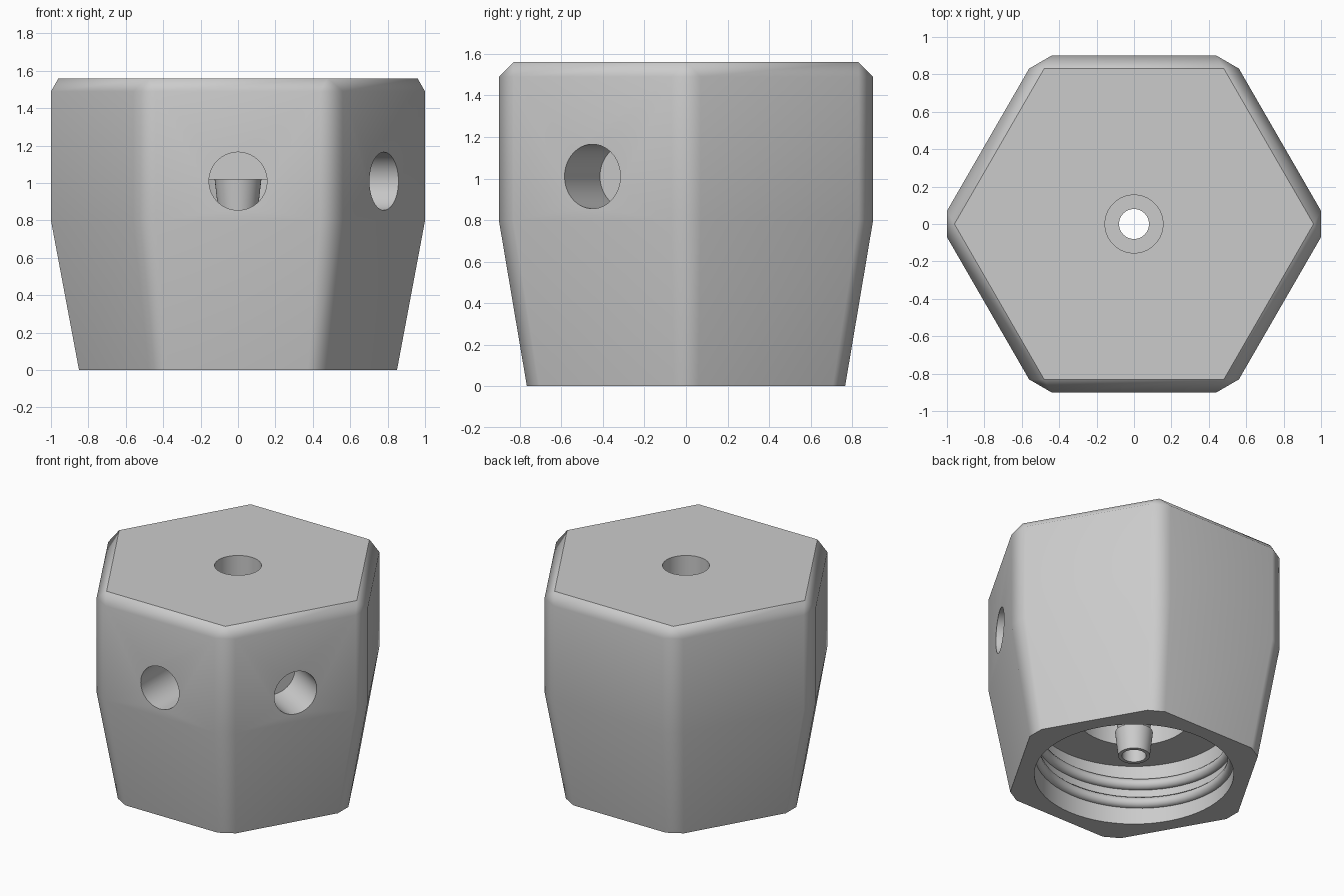
import bpy, bmesh, math
from mathutils import Matrix, Vector

cube = bpy.data.objects.get("Cube")
if cube:
    bpy.data.objects.remove(cube, do_unlink=True)

grey = bpy.data.materials.new("plain_grey")
grey.use_nodes = True
grey.diffuse_color = (0.6, 0.6, 0.6, 1)
grey.node_tree.nodes["Principled BSDF"].inputs["Base Color"].default_value = (0.6, 0.6, 0.6, 1)


def finish(bm, name):
    bmesh.ops.remove_doubles(bm, verts=bm.verts, dist=1e-4)
    bmesh.ops.recalc_face_normals(bm, faces=bm.faces)
    mesh = bpy.data.meshes.new(name)
    bm.to_mesh(mesh)
    bm.free()
    mesh.materials.append(grey)
    obj = bpy.data.objects.new(name, mesh)
    bpy.context.collection.objects.link(obj)
    return obj


def activate(obj):
    bpy.ops.object.select_all(action='DESELECT')
    obj.select_set(True)
    bpy.context.view_layer.objects.active = obj


def smooth(obj, degrees):
    activate(obj)
    bpy.ops.object.shade_smooth_by_angle(angle=math.radians(degrees))


def lathe(name, profile):
    """Revolve (radius, height) points about z."""
    bm = bmesh.new()
    verts = [bm.verts.new((r, 0, z)) for r, z in profile]
    edges = [bm.edges.new(pair) for pair in zip(verts, verts[1:])]
    bmesh.ops.spin(bm, geom=verts + edges, cent=(0, 0, 0), axis=(0, 0, 1),
                   angle=math.tau, steps=64)
    return finish(bm, name)


def hex_body(levels):
    """Stack hexagons given as (height, corner radius, half corner flat)."""
    bm = bmesh.new()
    rings = []
    for z, radius, flat in levels:
        ring = []
        for k in range(6):
            turn = Matrix.Rotation(k * math.pi / 3, 3, 'Z')
            ring += [bm.verts.new(turn @ Vector((radius, s * flat, z))) for s in (-1, 1)]
        rings.append(ring)
    for low, high in zip(rings, rings[1:]):
        for i in range(12):
            j = (i + 1) % 12
            bm.faces.new((low[i], low[j], high[j], high[i]))
    bm.faces.new(rings[0])
    bm.faces.new(rings[-1])
    return finish(bm, "hex_body")


def side_hole(name, degrees, inner):
    """Round drill reaching in to the given distance from the axis."""
    bm = bmesh.new()
    length = 1.2 - inner
    bmesh.ops.create_cone(bm, cap_ends=True, segments=64, radius1=0.155,
                          radius2=0.155, depth=length)
    bm.transform(Matrix.Rotation(math.radians(degrees), 4, 'Z')
                 @ Matrix.Translation((inner + length / 2, 0, 1.01))
                 @ Matrix.Rotation(math.pi / 2, 4, 'Y'))
    return finish(bm, name)


# Tapered hexagonal body with flattened corners and a chamfered top
body = hex_body([(0, 0.85, 0.06), (0.8, 1, 0.07), (1.49, 1, 0.07), (1.56, 0.96, 0)])

# Stepped socket, recess and centre bore, then the two side holes
cutters = [
    lathe("bore_cutter", [(0, -0.1), (0.66, -0.1), (0.66, 0.44), (0.38, 0.44),
                          (0.38, 1.02), (0.08, 1.02), (0.08, 1.22),
                          (0.155, 1.22), (0.155, 1.7), (0, 1.7)]),
    side_hole("front_hole_cutter", -90, 0.2),
    side_hole("side_hole_cutter", -30, 0.56),
]
for cutter in cutters:
    cutter.hide_render = True
    activate(body)
    mod = body.modifiers.new("cut", 'BOOLEAN')
    mod.operation = 'DIFFERENCE'
    mod.solver = 'EXACT'
    mod.object = cutter
    bpy.ops.object.modifier_apply(modifier=mod.name)
    bpy.data.objects.remove(cutter, do_unlink=True)
smooth(body, 35)
weighted = body.modifiers.new("even_shading", 'WEIGHTED_NORMAL')
weighted.keep_sharp = True

# Barbed nozzle hanging inside the recess
barbs, top, tip = 5, 1.02, 0.14
step = (top - tip) / barbs
profile = []
for i in range(barbs):
    profile += [(0.125, top - i * step), (0.105, top - (i + 1) * step)]
nozzle = lathe("barbed_nozzle", profile + [(0.08, tip), (0.08, top)])
smooth(nozzle, 35)

# Rounded helical thread on the socket wall
curve = bpy.data.curves.new("socket_thread", 'CURVE')
curve.dimensions = '3D'
curve.bevel_depth = 0.04
curve.bevel_resolution = 3
spline = curve.splines.new('POLY')
count, turns = 121, 2
spline.points.add(count - 1)
for i, point in enumerate(spline.points):
    t = i / (count - 1)
    a = t * turns * math.tau
    point.co = (0.66 * math.cos(a), 0.66 * math.sin(a), 0.07 + 0.28 * t, 1)
    point.radius = min(1, 12 * t + 0.1, 12 * (1 - t) + 0.1)
spline.use_smooth = True
curve.materials.append(grey)
thread = bpy.data.objects.new("socket_thread", curve)
bpy.context.collection.objects.link(thread)
